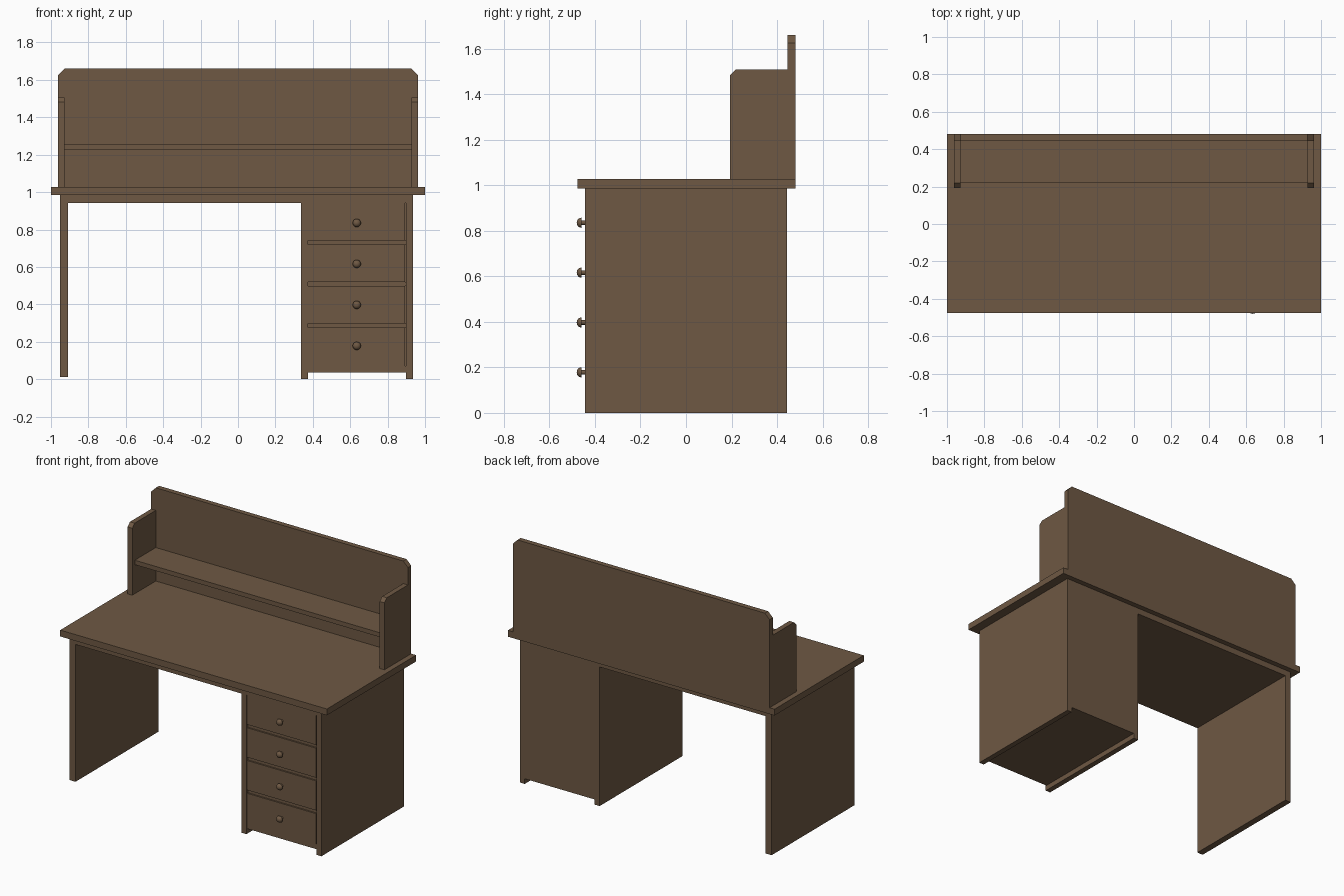
import bpy, bmesh, math

if "Cube" in bpy.data.objects:
    bpy.data.objects.remove(bpy.data.objects["Cube"])

wood = bpy.data.materials.new("brown wood")
wood.diffuse_color = (0.157, 0.099, 0.057, 1)
wood.use_nodes = True
wood.node_tree.nodes["Principled BSDF"].inputs["Base Color"].default_value = wood.diffuse_color


def finish(name, bm):
    bmesh.ops.recalc_face_normals(bm, faces=bm.faces)
    mesh = bpy.data.meshes.new(name)
    bm.to_mesh(mesh)
    bm.free()
    mesh.materials.append(wood)
    obj = bpy.data.objects.new(name, mesh)
    bpy.context.collection.objects.link(obj)
    return obj


def prism(name, pts, vec):
    """Extrude a flat outline of 3D points along a vector."""
    bm = bmesh.new()
    face = bm.faces.new([bm.verts.new(p) for p in pts])
    ext = bmesh.ops.extrude_face_region(bm, geom=[face])
    moved = [v for v in ext["geom"] if isinstance(v, bmesh.types.BMVert)]
    bmesh.ops.translate(bm, verts=moved, vec=vec)
    return finish(name, bm)


def box(name, x0, x1, y0, y1, z0, z1):
    return prism(name, [(x0, y0, z0), (x1, y0, z0), (x1, y1, z0), (x0, y1, z0)],
                 (0, 0, z1 - z0))


def knob(name, x, y, z):
    """Mushroom knob: lathe a profile of (radius, distance in front of y)."""
    profile = [(0.010, -0.01), (0.010, 0.016), (0.022, 0.016), (0.021, 0.022),
               (0.017, 0.029), (0.010, 0.034), (0, 0.036)]
    bm = bmesh.new()
    vs = [bm.verts.new((x + r, y - d, z)) for r, d in profile]
    edges = [bm.edges.new(p) for p in zip(vs, vs[1:])]
    bmesh.ops.spin(bm, geom=vs + edges, cent=(x, y, z), axis=(0, 1, 0),
                   angle=2 * math.pi, steps=20, use_merge=True)
    bmesh.ops.remove_doubles(bm, verts=bm.verts, dist=0.0003)
    obj = finish(name, bm)
    bpy.ops.object.select_all(action='DESELECT')
    obj.select_set(True)
    bpy.context.view_layer.objects.active = obj
    bpy.ops.object.shade_smooth_by_angle(angle=math.radians(40))


F, B = -0.444, 0.444          # front and back of the base
TOP = 1.028                   # desktop surface

# Desktop and the slab under it
box("desktop", -1, 1, -0.476, 0.48, 0.985, TOP)
box("under_slab", -0.908, 0.899, F, B, 0.943, 0.985)

# Legs and cabinet sides
box("left_leg_panel", -0.953, -0.908, F, B, 0.012, 0.985)
box("cabinet_inner_side", 0.337, 0.374, F, B, 0, 0.943)
box("cabinet_outer_side", 0.899, 0.936, F, B, 0, 0.985)

# Cabinet bottom, back and drawers
FRONT = F + 0.006
box("cabinet_bottom", 0.374, 0.899, FRONT, B, 0.035, 0.071)
box("cabinet_back", 0.374, 0.899, B - 0.03, B, 0.071, 0.943)
drawers = [(0.071, 0.275), (0.297, 0.497), (0.519, 0.719), (0.741, 0.943)]
for i, (z0, z1) in enumerate(drawers):
    box(f"drawer_{i + 1}", 0.374, 0.893, FRONT, B - 0.03, z0, z1)
    knob(f"drawer_knob_{i + 1}", 0.635, F, 0.178 + 0.219 * i)
    if i:
        box(f"drawer_rail_{i}", 0.374, 0.899, FRONT + 0.01, B - 0.03,
            drawers[i - 1][1], z0)

# Tall back board with clipped upper corners
w, h, c = 0.963, 1.66, 0.035
outline = [(-w, TOP), (w, TOP), (w, h - c), (w - c, h), (c - w, h), (-w, h - c)]
prism("back_board", [(x, 0.445, z) for x, z in outline], (0, 0.035, 0))

# Hutch side wings with clipped front corners
wing = [(0.193, TOP), (0.445, TOP), (0.445, 1.507), (0.218, 1.507), (0.193, 1.482)]
for side, s in (("left", -1), ("right", 1)):
    prism(f"{side}_wing", [(s * 0.928, y, z) for y, z in wing], (s * 0.035, 0, 0))

# Shelf
box("hutch_shelf", -0.928, 0.928, 0.22, 0.445, 1.225, 1.255)
